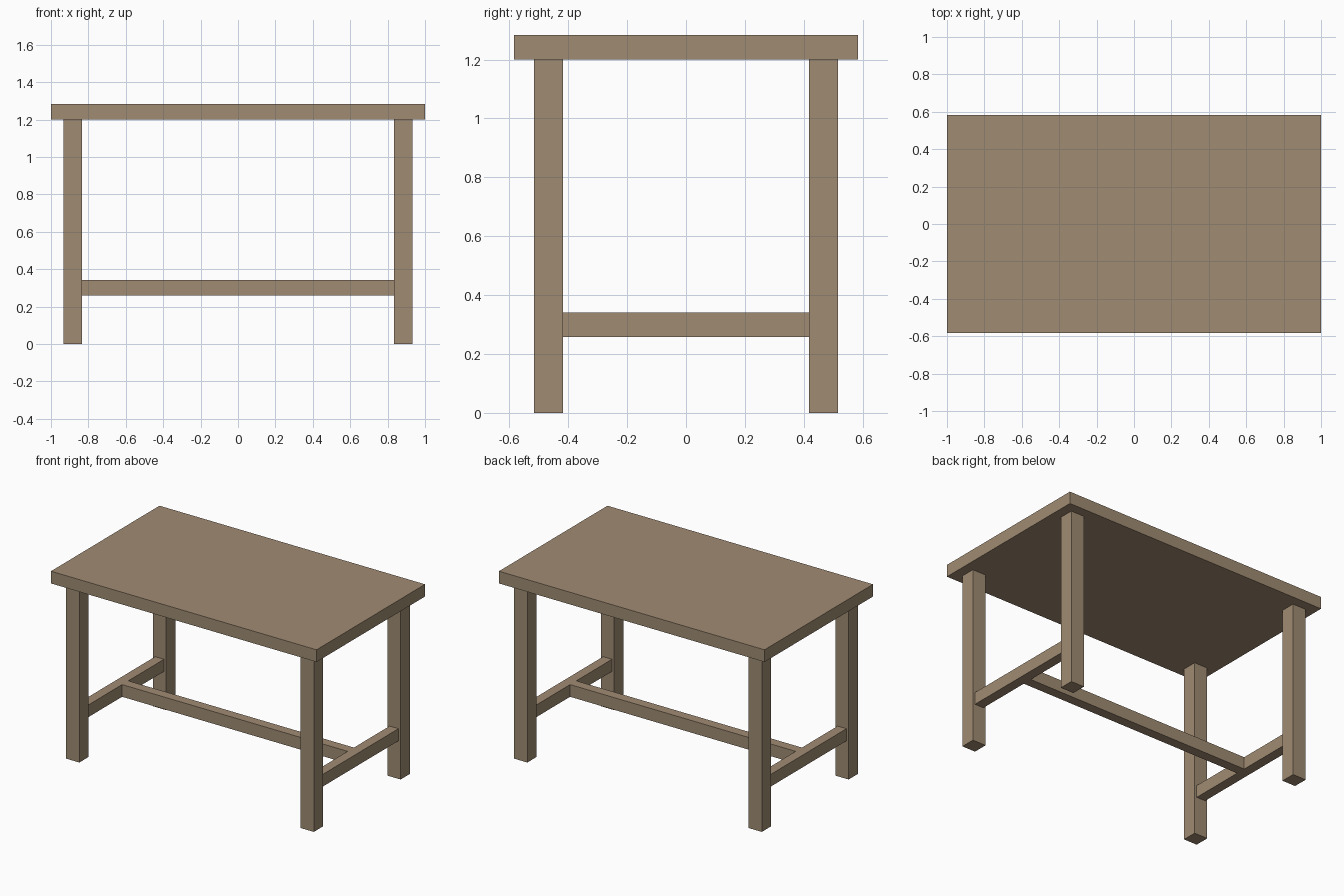
import bpy

if "Cube" in bpy.data.objects:
    bpy.data.objects.remove(bpy.data.objects["Cube"])

wood = bpy.data.materials.new("wood")
wood.diffuse_color = (0.35, 0.26, 0.17, 1)
wood.use_nodes = True
wood.node_tree.nodes["Principled BSDF"].inputs["Base Color"].default_value = wood.diffuse_color


def box(name, size, center):
    bpy.ops.mesh.primitive_cube_add(size=1, location=center)
    ob = bpy.context.object
    ob.name = name
    ob.scale = size
    bpy.ops.object.transform_apply(location=False, rotation=False, scale=True)
    ob.data.materials.append(wood)
    return ob


LEG_H, LEG_W = 1.2, 0.1
LEG_X, LEG_Y = 0.883, 0.467      # leg centres
BAR_W, BAR_H, BAR_Z = 0.067, 0.083, 0.3

# Table top
box("table_top", (2, 1.167, 0.083), (0, 0, LEG_H + 0.0415))

for sx, side in ((-1, "left"), (1, "right")):
    # Legs
    for sy, end in ((-1, "front"), (1, "back")):
        box(f"{end}_{side}_leg", (LEG_W, LEG_W, LEG_H),
            (sx * LEG_X, sy * LEG_Y, LEG_H / 2))
    # Side stretcher between front and back legs
    box(f"{side}_stretcher", (BAR_W, 2 * LEG_Y - LEG_W, BAR_H),
        (sx * LEG_X, 0, BAR_Z))

# Long stretcher joining the two side stretchers
box("center_stretcher", (2 * LEG_X - BAR_W, BAR_W, BAR_H), (0, 0, BAR_Z))
